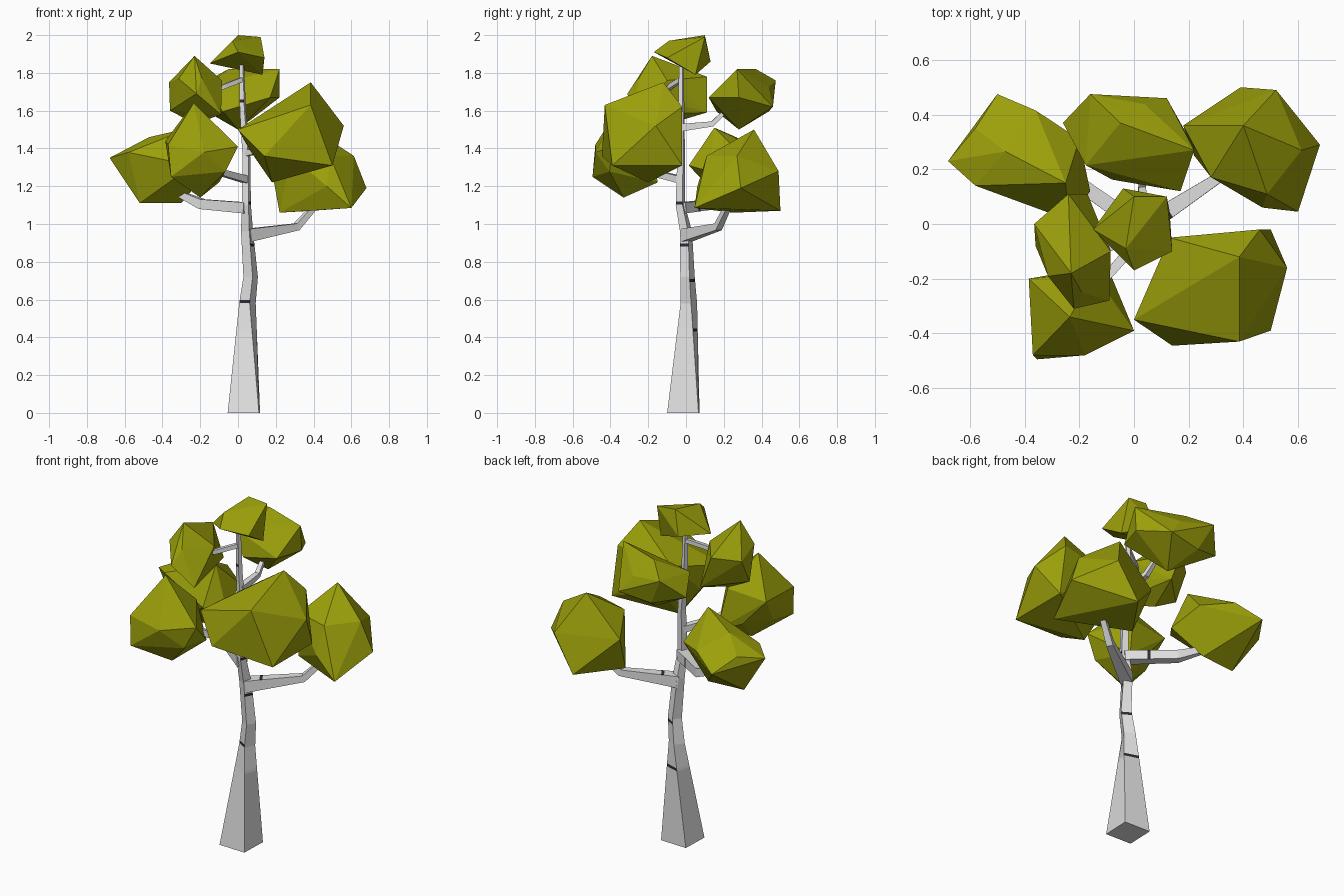
import bpy, bmesh, math
from mathutils import Vector, Matrix


def material(name, rgb):
    m = bpy.data.materials.new(name)
    m.diffuse_color = (*rgb, 1)
    return m


BARK = material("pale_bark", (0.76, 0.76, 0.76))
MARK = material("dark_bark_mark", (0.03, 0.02, 0.035))
LEAF = material("olive_leaves", (0.33, 0.35, 0.003))


def finish(name, bm, mats):
    bmesh.ops.recalc_face_normals(bm, faces=bm.faces)
    me = bpy.data.meshes.new(name)
    bm.to_mesh(me)
    bm.free()
    for m in mats:
        me.materials.append(m)
    ob = bpy.data.objects.new(name, me)
    bpy.context.collection.objects.link(ob)
    return ob


def square_tube(name, path, upright=False, marks=()):
    """Loft square rings (x, y, z, half side, roll); marks are (point, axis, side)."""
    bm = bmesh.new()
    pts = [Vector(p[:3]) for p in path]
    rings = []
    for i, p in enumerate(path):
        d = pts[min(i + 1, len(pts) - 1)] - pts[max(i - 1, 0)]
        if upright:
            rot = Matrix.Rotation(math.radians(p[4]), 3, 'Z')
        else:
            side = d.cross(Vector((0, 0, 1))).normalized()
            up = side.cross(d).normalized()
            rot = Matrix((side, up, d.normalized())).transposed()
        rings.append([bm.verts.new(pts[i] + rot @ Vector((sx * p[3], sy * p[3], 0)))
                      for sx, sy in ((-1, -1), (1, -1), (1, 1), (-1, 1))])
    for a, b in zip(rings, rings[1:]):
        for k in range(4):
            n = (k + 1) % 4
            bm.faces.new((a[k], a[n], b[n], b[k]))
    bm.faces.new(rings[0])
    bm.faces.new(rings[-1])
    bmesh.ops.recalc_face_normals(bm, faces=bm.faces)
    # cut thin bands and darken the sides that face the given direction
    for point, axis, side in marks:
        point, axis = Vector(point), Vector(axis).normalized()
        for off in (-0.008, 0.008):
            bmesh.ops.bisect_plane(bm, geom=bm.verts[:] + bm.edges[:] + bm.faces[:],
                                   plane_co=point + axis * off, plane_no=axis)
        bm.normal_update()
        for f in bm.faces:
            c = f.calc_center_median()
            if abs((c - point).dot(axis)) < 0.0075 and f.normal.dot(Vector(side)) > 0.5:
                f.material_index = 1
    return finish(name, bm, (BARK, MARK))


def leaf_clump(name, lo, hi, corners, fill=0.9):
    """Icosahedron fitted to a box, nearest vertices pulled to the main corners."""
    lo, hi = Vector(lo), Vector(hi)
    mid, half = (lo + hi) / 2, (hi - lo) / 2
    bm = bmesh.new()
    bmesh.ops.create_icosphere(bm, subdivisions=1, radius=fill)
    for v in bm.verts:
        v.co = mid + Vector(v.co[i] * half[i] for i in range(3))
    free = list(bm.verts)
    for c in map(Vector, corners):
        v = min(free, key=lambda w: (w.co - c).length)
        v.co = c
        free.remove(v)
    out = bmesh.ops.convex_hull(bm, input=bm.verts[:])
    junk = {g for g in out["geom_interior"] + out["geom_unused"]
            if isinstance(g, bmesh.types.BMVert)}
    bmesh.ops.delete(bm, geom=list(junk), context='VERTS')
    bmesh.ops.delete(bm, geom=[e for e in bm.edges if not e.link_faces], context='EDGES')
    return finish(name, bm, (LEAF,))


# Trunk: twisting, tapering square section
UP = (0, 0, 1)
square_tube("trunk", [
    (0.031, -0.014, 0, 0.083, -2), (0.05, 0.015, 0.58, 0.032, -30),
    (0.067, 0.008, 0.72, 0.028, -30), (0.048, 0, 0.96, 0.024, -25),
    (0.044, -0.03, 1.10, 0.019, -20), (0.045, -0.026, 1.35, 0.016, -20),
    (0.026, -0.025, 1.60, 0.013, -20), (0.02, -0.025, 1.86, 0.009, -20)], True,
    [((0, 0, 0.44), UP, (0.5, 0.86, 0)), ((0, 0, 0.59), UP, (-0.86, -0.5, 0)),
     ((0, 0, 0.70), UP, (0.8, 0.6, 0)), ((0, 0, 0.89), UP, (0.9, 0, 0)),
     ((0, 0, 1.11), UP, (0.9, -0.3, 0)), ((0, 0, 1.65), UP, (0, -1, 0))])

# Branches: each leaves the trunk, then bends up into its clump
square_tube("right_back_branch", [(0.05, 0, 0.94, 0.034), (0.31, 0.17, 0.985, 0.019),
                                  (0.42, 0.23, 1.11, 0.014)],
            marks=[((0.12, 0.045, 0.945), (0.84, 0.54, 0), (0, 0, 1))])
square_tube("left_back_branch", [(0.045, -0.025, 1.085, 0.029), (-0.19, 0.14, 1.105, 0.026),
                                 (-0.31, 0.2, 1.16, 0.016)],
            marks=[((-0.06, 0.05, 1.09), (-0.82, 0.57, 0), (0.57, 0.82, 0))])
square_tube("left_front_branch", [(0.042, -0.03, 1.235, 0.019), (-0.08, -0.17, 1.27, 0.017),
                                  (-0.16, -0.26, 1.34, 0.012)])
square_tube("right_front_branch", [(0.045, -0.028, 1.375, 0.016), (0.12, -0.10, 1.39, 0.014),
                                   (0.19, -0.17, 1.46, 0.011)])
square_tube("back_branch", [(0.032, -0.025, 1.51, 0.02), (0.03, 0.14, 1.53, 0.014),
                            (0.02, 0.22, 1.61, 0.01)])
square_tube("left_upper_branch", [(0.02, -0.025, 1.765, 0.012), (-0.07, -0.08, 1.73, 0.012),
                                  (-0.14, -0.11, 1.70, 0.009)])

# Leaf clumps
leaf_clump("top_leaves", (-0.15, -0.17, 1.81), (0.14, 0.13, 2.0), [
    (-0.15, -0.02, 1.85), (0, 0.1, 2.0), (0.12, 0.1, 1.99), (0.14, -0.1, 1.88),
    (0, -0.17, 1.91), (0.13, 0.05, 1.79), (-0.04, 0.13, 1.86), (-0.03, -0.09, 1.97)], 0.6)
leaf_clump("back_leaves", (-0.26, 0.12, 1.5), (0.22, 0.48, 1.82), [
    (-0.26, 0.37, 1.65), (-0.16, 0.475, 1.76), (0.12, 0.46, 1.62), (0.22, 0.27, 1.82),
    (0.17, 0.12, 1.67), (-0.05, 0.37, 1.82), (0, 0.28, 1.5), (0.22, 0.28, 1.67)])
leaf_clump("left_upper_leaves", (-0.37, -0.31, 1.5), (-0.08, 0.12, 1.89), [
    (-0.23, -0.18, 1.89), (-0.22, -0.31, 1.69), (-0.09, -0.28, 1.58), (-0.24, 0.11, 1.78),
    (-0.365, 0, 1.75), (-0.085, -0.1, 1.76), (-0.17, 0.11, 1.59), (-0.36, -0.08, 1.6)], 0.85)
leaf_clump("right_front_leaves", (0, -0.445, 1.22), (0.56, -0.02, 1.75), [
    (0, -0.35, 1.5), (0.385, -0.12, 1.75), (0.385, -0.43, 1.63), (0.14, -0.445, 1.36),
    (0.5, -0.39, 1.31), (0.56, -0.16, 1.52), (0.5, -0.02, 1.31), (0.46, -0.02, 1.62),
    (0.18, -0.2, 1.22), (0.13, -0.05, 1.57)], 0.85)
leaf_clump("right_back_leaves", (0.18, 0.04, 1.06), (0.68, 0.5, 1.5), [
    (0.4, 0.36, 1.5), (0.68, 0.29, 1.19), (0.6, 0.045, 1.085), (0.52, 0.49, 1.28),
    (0.39, 0.5, 1.07), (0.22, 0.25, 1.06), (0.18, 0.36, 1.28), (0.47, 0.06, 1.2)], 0.82)
leaf_clump("left_back_leaves", (-0.68, 0.01, 1.11), (-0.16, 0.48, 1.5), [
    (-0.68, 0.23, 1.35), (-0.5, 0.475, 1.3), (-0.2, 0.31, 1.35), (-0.24, 0.015, 1.31),
    (-0.47, 0.265, 1.46), (-0.52, 0.2, 1.11), (-0.25, 0.15, 1.51), (-0.3, 0.22, 1.11),
    (-0.16, 0.12, 1.28)], 0.85)
leaf_clump("left_front_leaves", (-0.385, -0.5, 1.14), (0, -0.14, 1.6), [
    (-0.235, -0.34, 1.64), (0, -0.39, 1.41), (-0.385, -0.2, 1.44), (-0.355, -0.495, 1.25),
    (-0.18, -0.48, 1.38), (-0.2, -0.33, 1.14), (-0.37, -0.48, 1.42), (-0.1, -0.15, 1.22)])
